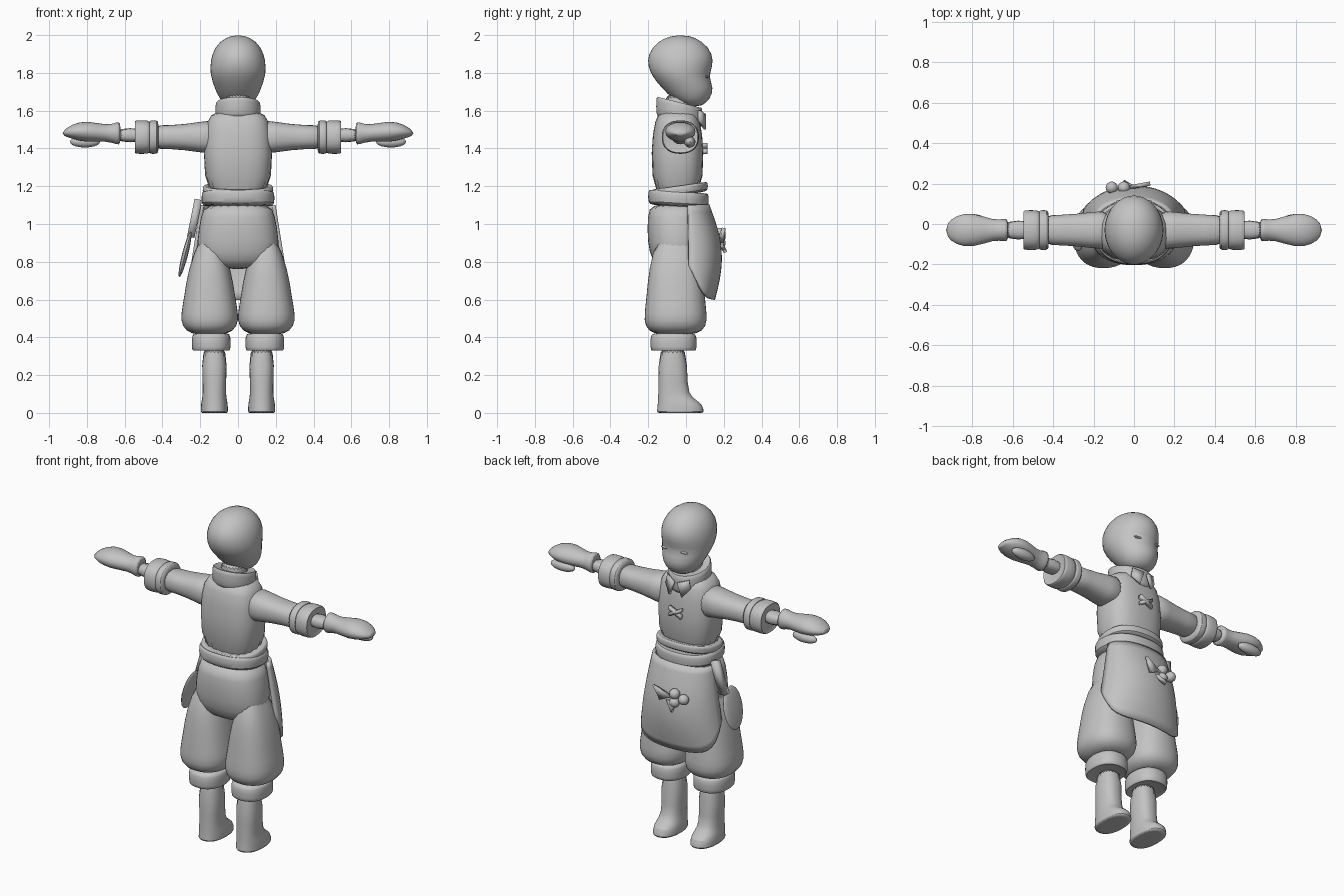
import bpy
import bmesh
import math
from mathutils import Vector, Euler

cube = bpy.data.objects.get("Cube")
if cube:
    bpy.data.objects.remove(cube, do_unlink=True)

grey = bpy.data.materials.new("plain_grey")
grey.use_nodes = True
colour = (.55, .55, .55, 1)
grey.diffuse_color = colour
grey.node_tree.nodes["Principled BSDF"].inputs["Base Color"].default_value = colour


def finish(name, bm, mirror=False, smooth_levels=0, thickness=0):
    """Turn a bmesh into a smooth shaded object with its modifiers."""
    bmesh.ops.recalc_face_normals(bm, faces=bm.faces[:])
    mesh = bpy.data.meshes.new(name)
    bm.to_mesh(mesh)
    bm.free()
    mesh.materials.append(grey)
    obj = bpy.data.objects.new(name, mesh)
    bpy.context.collection.objects.link(obj)
    if mirror:
        modifier = obj.modifiers.new("Mirror", "MIRROR")
        modifier.use_mirror_merge = False
    if thickness:
        modifier = obj.modifiers.new("Solidify", "SOLIDIFY")
        modifier.thickness = thickness
        modifier.offset = 0
    if smooth_levels:
        modifier = obj.modifiers.new("Subdivision", "SUBSURF")
        modifier.levels = modifier.render_levels = smooth_levels
    bpy.ops.object.select_all(action="DESELECT")
    obj.select_set(True)
    bpy.context.view_layer.objects.active = obj
    bpy.ops.object.shade_smooth_by_angle(angle=math.radians(50))


def rounded(value, power):
    return math.copysign(abs(value) ** power, value)


def loft(name, centre, rings, axis="z", shear=0, power=.85, mirror=False):
    """Skin oval rings (position, radius, other radius, optional shift) along an axis."""
    bm = bmesh.new()
    sides = 20
    loops = []
    for position, radius_a, radius_b, *shift in rings:
        loop = []
        for i in range(sides):
            angle = math.tau * i / sides
            a = centre[0] + radius_a * rounded(math.cos(angle), power)
            b = radius_b * rounded(math.sin(angle), power)
            along = position + shear * b
            b += centre[1] + sum(shift)
            point = (a, b, along) if axis == "z" else (along, a, b)
            loop.append(bm.verts.new(point))
        loops.append(loop)
    for near, far in zip(loops, loops[1:]):
        for i in range(sides):
            bm.faces.new((near[i - 1], near[i], far[i], far[i - 1]))
    bm.faces.new(loops[0])
    bm.faces.new(loops[-1])
    finish(name, bm, mirror, smooth_levels=1)


def band(name, centre, radii, start, end, **options):
    """A rolled cloth band with a recessed opening at its end."""
    lip = (end - start) * .15
    steps = ((start, .9), (start + lip, 1), (end - lip, 1), (end, .95), (end - lip, .8))
    rings = [(t, radii[0] * scale, radii[1] * scale) for t, scale in steps]
    loft(name, centre, rings, **options)


def ball(name, centre, size, tilt=(0, 0, 0), mirror=False):
    bm = bmesh.new()
    bmesh.ops.create_uvsphere(bm, u_segments=16, v_segments=10, radius=1)
    turn = Euler(tilt).to_matrix()
    for vert in bm.verts:
        vert.co = Vector(centre) + turn @ (vert.co * Vector(size))
    finish(name, bm, mirror)


def plate(name, points, thickness, mirror=False):
    bm = bmesh.new()
    bm.faces.new([bm.verts.new(point) for point in points])
    finish(name, bm, mirror, thickness=thickness)


# Head with chin, cheeks, eye groove and round crown
loft("head", (0, -.03), [
    (1.62, .05, .04, .07), (1.66, .1, .1, .06), (1.72, .125, .14, .04),
    (1.78, .146, .15), (1.83, .15, .173), (1.9, .142, .177),
    (1.97, .1, .12), (2, .03, .04)], power=1)
ball("eyelid", (.06, .11, 1.78), (.03, .01, .006), mirror=True)
loft("neck", (0, -.04), [(1.5, .08, .08), (1.72, .08, .08)])

# Standing collar, lower at the front, with two points
band("collar", (0, -.035), (.122, .125), 1.53, 1.65, shear=-.25, power=1)
plate("collar_point", [(.01, .1, 1.58), (.07, .07, 1.6), (.08, .07, 1.55),
                       (.04, .1, 1.5)], .015, mirror=True)

# Jerkin, its hem and the belt
loft("jerkin", (0, -.045), [
    (1.1, .175, .13), (1.4, .188, .145), (1.56, .168, .12), (1.6, .12, .09)],
    power=.75)
band("jerkin_hem", (0, -.035), (.19, .153), 1.15, 1.205, shear=.14)
band("belt", (0, -.04), (.196, .163), 1.09, 1.175, shear=-.06)

# Crossed lacing on the chest
for side in (-1, 1):
    left, right = side * .04, -side * .04
    plate("chest_lace", [(left, .1, 1.43), (left, .1, 1.41),
                         (right, .1, 1.37), (right, .1, 1.39)], .025)

# Baggy trousers: seat, legs and gathered cuffs
loft("trouser_seat", (0, -.05), [
    (1.11, .18, .14), (1.05, .196, .155), (.9, .224, .158), (.8, .21, .13),
    (.76, .12, .08)])
loft("trouser_leg", (.15, -.055), [
    (.95, .05, .1), (.75, .118, .145), (.62, .135, .155), (.52, .155, .168),
    (.46, .15, .166), (.41, .1, .12)], mirror=True)
band("trouser_cuff", (.142, -.066), (.104, .124), .425, .325, mirror=True)

# Boots
loft("boot", (.125, -.07), [
    (.38, .075, .08), (.13, .06, .075), (.08, .064, .09, .01),
    (.05, .072, .12, .04), (0, .073, .127, .04), (0, .07, .12, .04)], mirror=True)

# Sleeves with turned-back cuffs, bare wrists and mittens
arm = (-.03, 1.46)
loft("sleeve", arm, [
    (.11, .105, .1), (.2, .09, .08), (.36, .073, .06), (.46, .08, .07)],
    axis="x", mirror=True)
for start, end in ((.42, .47), (.46, .55)):
    band("sleeve_cuff", arm, (.1, .09), start, end, axis="x", mirror=True)
loft("wrist", (-.03, 1.47), [(.48, .05, .04), (.66, .05, .04)], axis="x", mirror=True)
loft("mitten", (-.03, 1.48), [
    (.62, .055, .06), (.64, .058, .062), (.69, .047, .04), (.8, .09, .06, .01),
    (.88, .075, .04, .01), (.93, .03, .01)], axis="x", power=1, mirror=True)
ball("thumb", (.81, .02, 1.435), (.08, .03, .03), mirror=True)

# Apron: a bulging sheet wrapped round the front, with rounded lower corners
bm = bmesh.new()
columns, rows = 20, 12
grid = []
for r in range(rows + 1):
    line = []
    for c in range(columns + 1):
        across = 2 * c / columns - 1
        down = r / rows * (1 - .36 * across ** 4)
        angle = across * math.radians(88)
        width = .19 + .08 * down
        depth = .115 + .03 * down + .05 * math.sin(math.pi * down)
        line.append(bm.verts.new((width * math.sin(angle),
                                  depth * math.cos(angle) ** .8, 1.1 - down / 2)))
    grid.append(line)
for upper, lower in zip(grid, grid[1:]):
    for c in range(columns):
        bm.faces.new((upper[c], upper[c + 1], lower[c + 1], lower[c]))
finish("apron", bm, thickness=.018)

# Berry sprig on the apron
for x, z in ((-.05, .95), (-.11, .93), (-.05, .9)):
    ball("berry", (x, .18, z), (.03, .03, .03))
plate("side_leaf", [(-.03, .18, .93), (.08, .2, .98), (.04, .19, .9)], .02)
plate("lower_leaf", [(-.06, .18, .91), (0, .18, .9), (-.05, .21, .85)], .02)

# Hand tool hanging from the belt
plate("tool_handle", [(-.21, .04, 1.13), (-.21, 0, 1.13), (-.25, -.03, .93),
                      (-.25, .01, .93)], .04)
ball("tool_blade", (-.28, -.05, .84), (.016, .085, .125), tilt=(.1, .25, 0))
